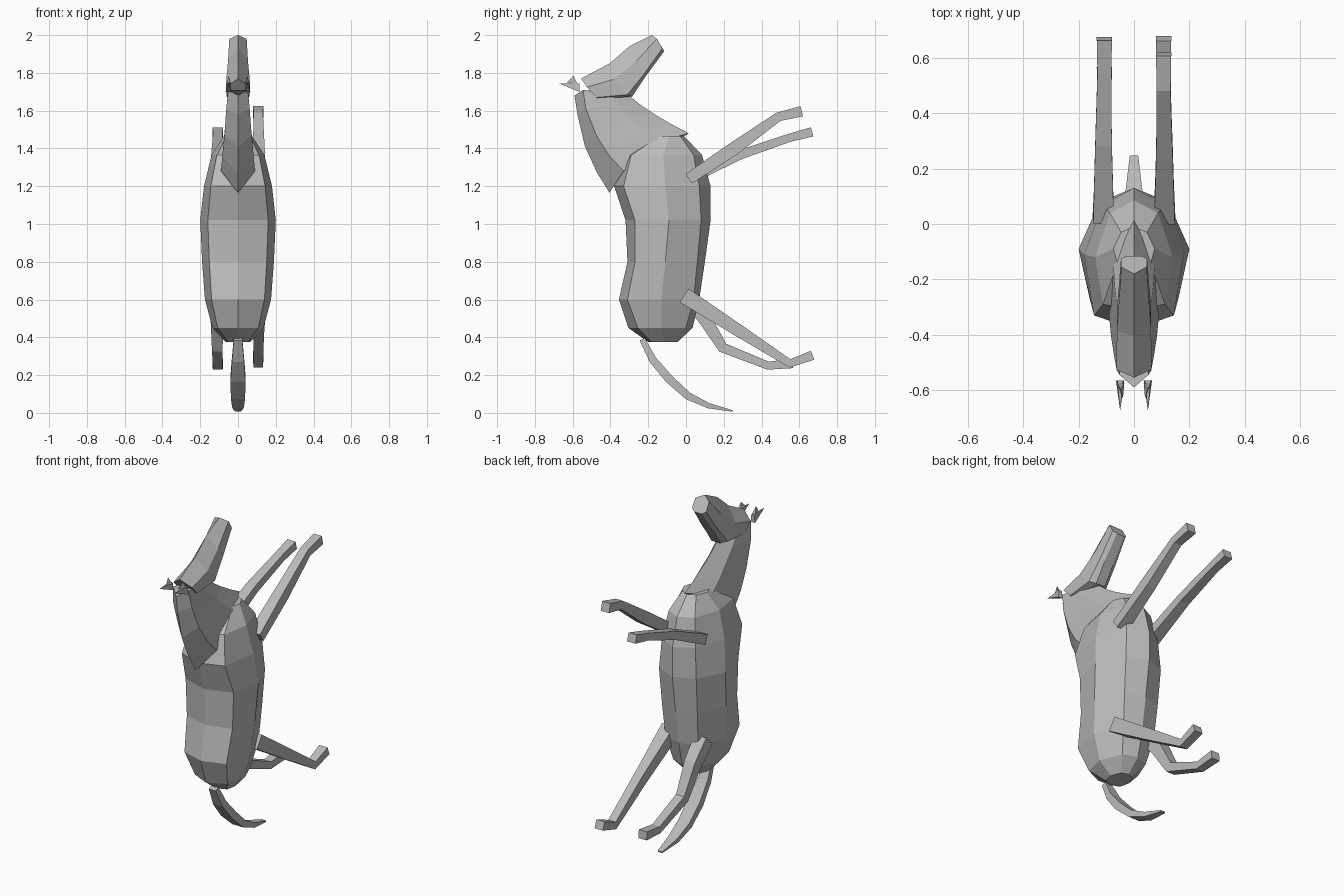
import bpy, bmesh, math
from mathutils import Vector

grey = bpy.data.materials.new("plain grey")
grey.diffuse_color = (0.5, 0.5, 0.5, 1)


def finish(name, bm):
    bmesh.ops.recalc_face_normals(bm, faces=bm.faces)
    mesh = bpy.data.meshes.new(name)
    bm.to_mesh(mesh)
    bm.free()
    mesh.materials.append(grey)
    obj = bpy.data.objects.new(name, mesh)
    bpy.context.collection.objects.link(obj)
    return obj


def loft(name, rings):
    """Skin closed rings of points and cap both ends."""
    bm = bmesh.new()
    loops = [[bm.verts.new(p) for p in ring] for ring in rings]
    n = len(loops[0])
    for a, b in zip(loops, loops[1:]):
        for i in range(n):
            j = (i + 1) % n
            bm.faces.new((a[i], a[j], b[j], b[i]))
    bm.faces.new(loops[0])
    bm.faces.new(loops[-1])
    return finish(name, bm)


def mirrored(half):
    """Complete a half ring (x >= 0) by mirroring its off-centre points."""
    return half + [(-x, y, z) for x, y, z in reversed(half) if x > 0]


def limb(name, path):
    """Box-section limb; path rows are x, y, z, width, thickness."""
    pts = [Vector(p[:3]) for p in path]
    rings = []
    for i, (p, row) in enumerate(zip(pts, path)):
        t = Vector((0, 0, 0))
        if i > 0:
            t += (p - pts[i - 1]).normalized()
        if i < len(pts) - 1:
            t += (pts[i + 1] - p).normalized()
        t.x = 0
        t.normalize()
        up = Vector((0, -t.z, t.y)) * row[4] / 2
        side = Vector((row[3] / 2, 0, 0))
        rings.append([p + side + up, p + side - up, p - side - up, p - side + up])
    return loft(name, rings)


# Body: z, back y, shoulder y, half width, flank y, belly side y, belly y
body = [
    (0.375, -0.20, -0.18, 0.065, -0.12, -0.06, -0.045),
    (0.45, -0.305, -0.255, 0.135, -0.13, 0.00, 0.035),
    (0.60, -0.355, -0.31, 0.175, -0.13, 0.04, 0.07),
    (0.80, -0.31, -0.27, 0.19, -0.11, 0.06, 0.10),
    (1.02, -0.32, -0.27, 0.20, -0.09, 0.08, 0.13),
    (1.20, -0.38, -0.33, 0.18, -0.11, 0.07, 0.13),
    (1.365, -0.31, -0.29, 0.14, -0.12, 0.04, 0.085),
    (1.465, -0.15, -0.14, 0.075, -0.09, -0.03, -0.01),
]
loft("body", [mirrored([(0, yb, z), (0.8 * w, ys, z), (w, yf, z),
                        (0.62 * w, yc, z), (0, yd, z)])
              for z, yb, ys, w, yf, yc, yd in body])

# Neck: mane ridge, mane edge, throat edge, throat ridge
neck = [
    [(0, -0.405, 1.165), (0.09, -0.33, 1.28), (0.075, -0.14, 1.44), (0, 0.015, 1.48)],
    [(0, -0.47, 1.27), (0.083, -0.405, 1.36), (0.07, -0.22, 1.50), (0, -0.08, 1.53)],
    [(0, -0.535, 1.41), (0.072, -0.475, 1.47), (0.06, -0.30, 1.57), (0, -0.165, 1.58)],
    [(0, -0.575, 1.58), (0.062, -0.53, 1.61), (0.055, -0.37, 1.64), (0, -0.24, 1.63)],
    [(0, -0.59, 1.68), (0.052, -0.545, 1.71), (0.045, -0.42, 1.69), (0, -0.30, 1.68)],
]
loft("neck", [mirrored(r) for r in neck])

# Head: brow ridge, cheek, jaw, chin, from the poll to the muzzle
head = [
    [(0, -0.555, 1.77), (0.063, -0.525, 1.725), (0.058, -0.475, 1.67), (0.03, -0.465, 1.66)],
    [(0, -0.405, 1.85), (0.062, -0.385, 1.765), (0.062, -0.31, 1.685), (0.03, -0.285, 1.675)],
    [(0, -0.30, 1.94), (0.053, -0.265, 1.86), (0.055, -0.225, 1.79), (0.03, -0.215, 1.78)],
    [(0, -0.18, 2.00), (0.046, -0.155, 1.98), (0.047, -0.125, 1.93), (0.025, -0.115, 1.915)],
]
loft("head", [mirrored(r) for r in head])


def spike(name, base, tip):
    bm = bmesh.new()
    b = [bm.verts.new(p) for p in base]
    t = bm.verts.new(tip)
    bm.faces.new(b)
    for i in range(len(b)):
        bm.faces.new((b[i], b[(i + 1) % len(b)], t))
    return finish(name, bm)


# Ears: long tip with a small upper point
for side, s in (("right", 1), ("left", -1)):
    spike(side + "_ear", [(0.035 * s, -0.565, 1.70), (0.065 * s, -0.565, 1.70),
                          (0.06 * s, -0.565, 1.745), (0.04 * s, -0.565, 1.745)],
          (0.05 * s, -0.675, 1.745))
    spike(side + "_ear_point", [(0.04 * s, -0.63, 1.75), (0.06 * s, -0.575, 1.74),
                                (0.035 * s, -0.575, 1.74)], (0.05 * s, -0.595, 1.785))

# Legs, each bent a little differently
limb("right_foreleg", [
    (0.11, 0.015, 1.24, 0.075, 0.06), (0.11, 0.255, 1.40, 0.06, 0.07),
    (0.107, 0.49, 1.568, 0.05, 0.048), (0.107, 0.613, 1.597, 0.055, 0.055)])
limb("left_foreleg", [
    (-0.11, 0.015, 1.24, 0.075, 0.06), (-0.11, 0.29, 1.368, 0.06, 0.05),
    (-0.107, 0.55, 1.457, 0.05, 0.043), (-0.107, 0.668, 1.488, 0.055, 0.05)])
limb("right_hind_leg", [
    (0.11, -0.01, 0.622, 0.08, 0.085), (0.11, 0.28, 0.435, 0.055, 0.065),
    (0.107, 0.55, 0.262, 0.05, 0.045), (0.107, 0.67, 0.305, 0.055, 0.05)])
limb("left_hind_leg", [
    (-0.11, -0.01, 0.622, 0.08, 0.085), (-0.11, 0.09, 0.515, 0.07, 0.075),
    (-0.11, 0.195, 0.345, 0.055, 0.055), (-0.107, 0.435, 0.25, 0.05, 0.043),
    (-0.107, 0.565, 0.262, 0.055, 0.05)])

# Tail
limb("tail", [
    (0, -0.232, 0.39, 0.045, 0.03), (0, -0.175, 0.28, 0.065, 0.04),
    (0, -0.09, 0.18, 0.08, 0.045), (0, 0.01, 0.09, 0.075, 0.04),
    (0, 0.12, 0.038, 0.06, 0.028), (0, 0.247, 0.01, 0.03, 0.008)])
